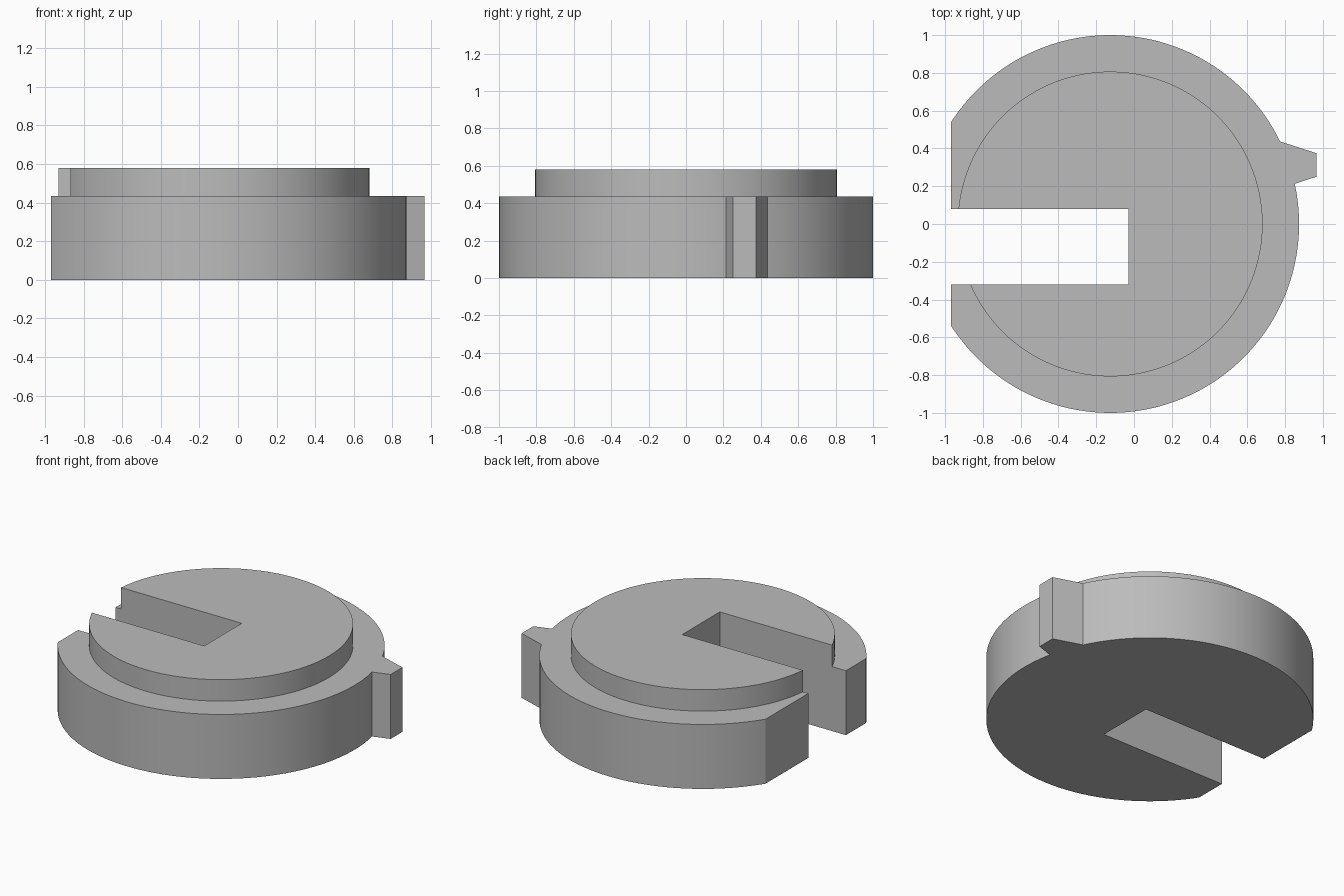
import bpy, bmesh
from math import asin, acos, sin, cos, pi, radians

if "Cube" in bpy.data.objects:
    bpy.data.objects.remove(bpy.data.objects["Cube"])

CENTRE_X = -0.126
BASE_R, BOSS_R = 1.0, 0.807
BASE_Z, BOSS_Z = 0.435, 0.58
FLAT_X, SLOT_X = -0.97, -0.028
SLOT_LOW, SLOT_HIGH = -0.32, 0.08

grey = bpy.data.materials.new("plain grey")
grey.use_nodes = True
colour = (0.5, 0.5, 0.5, 1)
grey.diffuse_color = colour
grey.node_tree.nodes["Principled BSDF"].inputs["Base Color"].default_value = colour


def arc(radius, start, end, steps):
    return [(CENTRE_X + radius * cos(start + (end - start) * i / steps),
             radius * sin(start + (end - start) * i / steps))
            for i in range(steps + 1)]


# Outlines run anticlockwise from the lower lip of the slot to the upper lip
flat = acos((FLAT_X - CENTRE_X) / BASE_R)
tab_low, tab_high = asin(0.213), asin(0.437)
base = ([(FLAT_X, SLOT_LOW)]
        + arc(BASE_R, -flat, tab_low, 64)
        + [(0.965, 0.25), (0.965, 0.375)]
        + arc(BASE_R, tab_high, flat, 52)
        + [(FLAT_X, SLOT_HIGH)])
boss = arc(BOSS_R, -pi - asin(SLOT_LOW / BOSS_R), pi - asin(SLOT_HIGH / BOSS_R), 120)
slot_end = [(SLOT_X, SLOT_HIGH), (SLOT_X, SLOT_LOW)]

bm = bmesh.new()


def ring(points, z):
    return [bm.verts.new((x, y, z)) for x, y in points]


def walls(low, high):
    for i in range(len(low) - 1):
        bm.faces.new((low[i], low[i + 1], high[i + 1], high[i]))


base_low, base_high = ring(base, 0), ring(base, BASE_Z)
boss_low, boss_high = ring(boss, BASE_Z), ring(boss, BOSS_Z)
end_low, end_high = ring(slot_end, 0), ring(slot_end, BOSS_Z)

# Outer walls of the base and the raised boss
walls(base_low, base_high)
walls(boss_low, boss_high)
# Underside, ledge and top
bm.faces.new((base_low + end_low)[::-1])
bm.faces.new(base_high + boss_low[::-1])
bm.faces.new(boss_high + end_high)
# Slot: blind end and two stepped sides
walls(end_low, end_high)
for i, k in ((-1, 0), (0, 1)):
    bm.faces.new((base_low[i], base_high[i], boss_low[i],
                  boss_high[i], end_high[k], end_low[k]))
bmesh.ops.recalc_face_normals(bm, faces=bm.faces)

mesh = bpy.data.meshes.new("slotted_disc")
bm.to_mesh(mesh)
bm.free()
mesh.materials.append(grey)
disc = bpy.data.objects.new("slotted_disc", mesh)
bpy.context.collection.objects.link(disc)

bpy.ops.object.select_all(action="DESELECT")
disc.select_set(True)
bpy.context.view_layer.objects.active = disc
bpy.ops.object.shade_smooth_by_angle(angle=radians(30))
